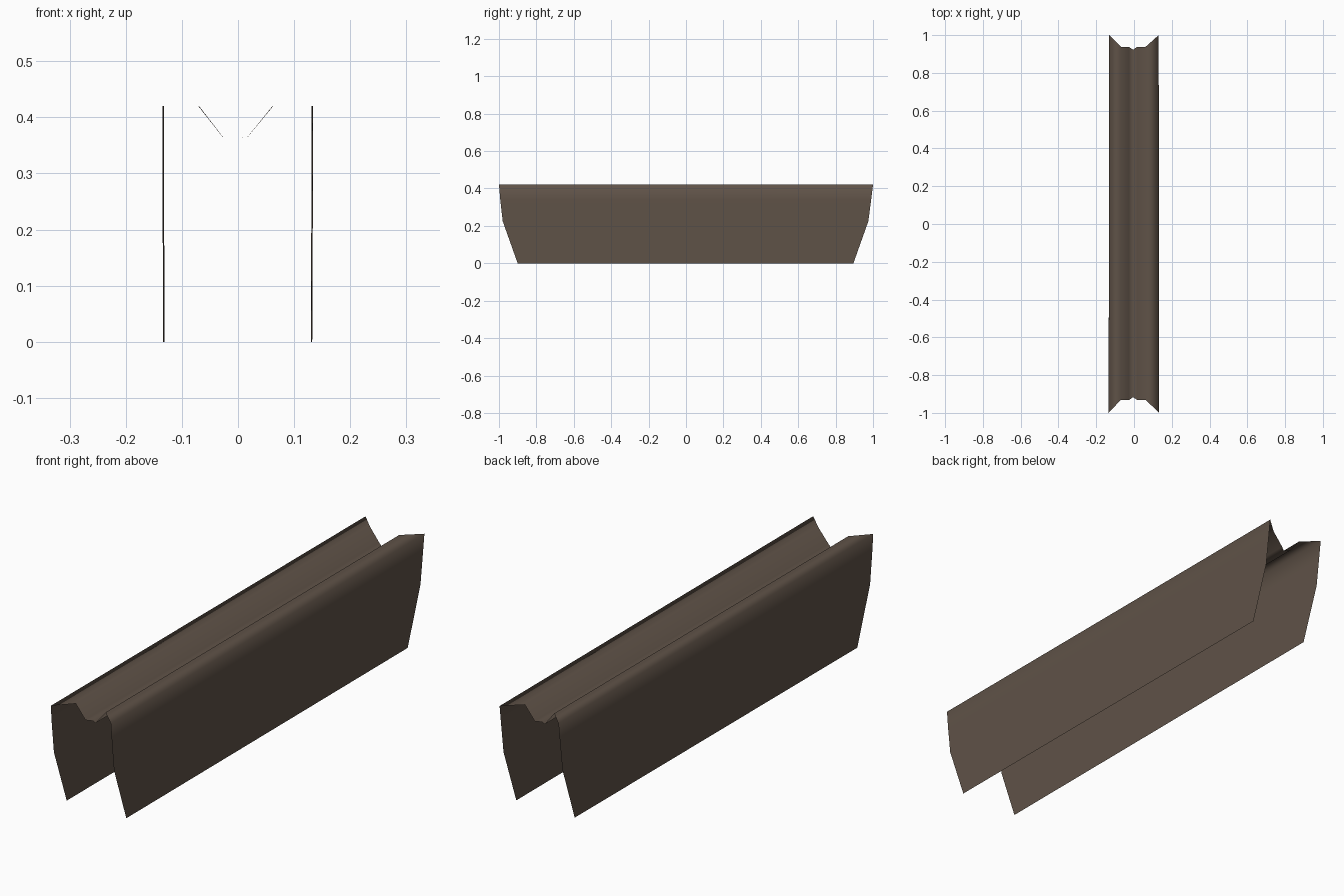
import bpy

# One dark brown colour for the whole cover
mat = bpy.data.materials.new("dark brown")
mat.diffuse_color = (0.115, 0.085, 0.064, 1)

# Cross-section, left to right: (x, z, front y, back y)
section = [
    (-0.132, 0.00, -0.90, 0.895),   # left wall
    (-0.133, 0.225, -0.98, 0.975),
    (-0.133, 0.34, -0.993, 0.99),
    (-0.133, 0.42, -1.00, 1.00),    # left shoulder
    (-0.070, 0.42, -0.932, 0.938),
    (-0.027, 0.365, -0.932, 0.938), # trough
    (-0.005, 0.362, -0.917, 0.922),
    (0.017, 0.365, -0.932, 0.938),
    (0.062, 0.42, -0.932, 0.938),   # right shoulder
    (0.132, 0.42, -1.00, 1.00),
    (0.132, 0.34, -0.993, 0.99),    # right wall
    (0.132, 0.225, -0.98, 0.975),
    (0.131, 0.00, -0.90, 0.895),
]

# Open sheet swept from the front rim to the back rim
verts, faces = [], []
for x, z, front, back in section:
    verts += [(x * 1.01, front, z), (x * 0.99, back, z)]
for i in range(len(section) - 1):
    a = 2 * i
    faces.append((a, a + 1, a + 3, a + 2))

mesh = bpy.data.meshes.new("channel_cover")
mesh.from_pydata(verts, [], faces)
mesh.materials.append(mat)
cover = bpy.data.objects.new("channel_cover", mesh)
bpy.context.collection.objects.link(cover)

# Soft shading over the shoulders
for p in mesh.polygons:
    p.use_smooth = True
mesh.update()
